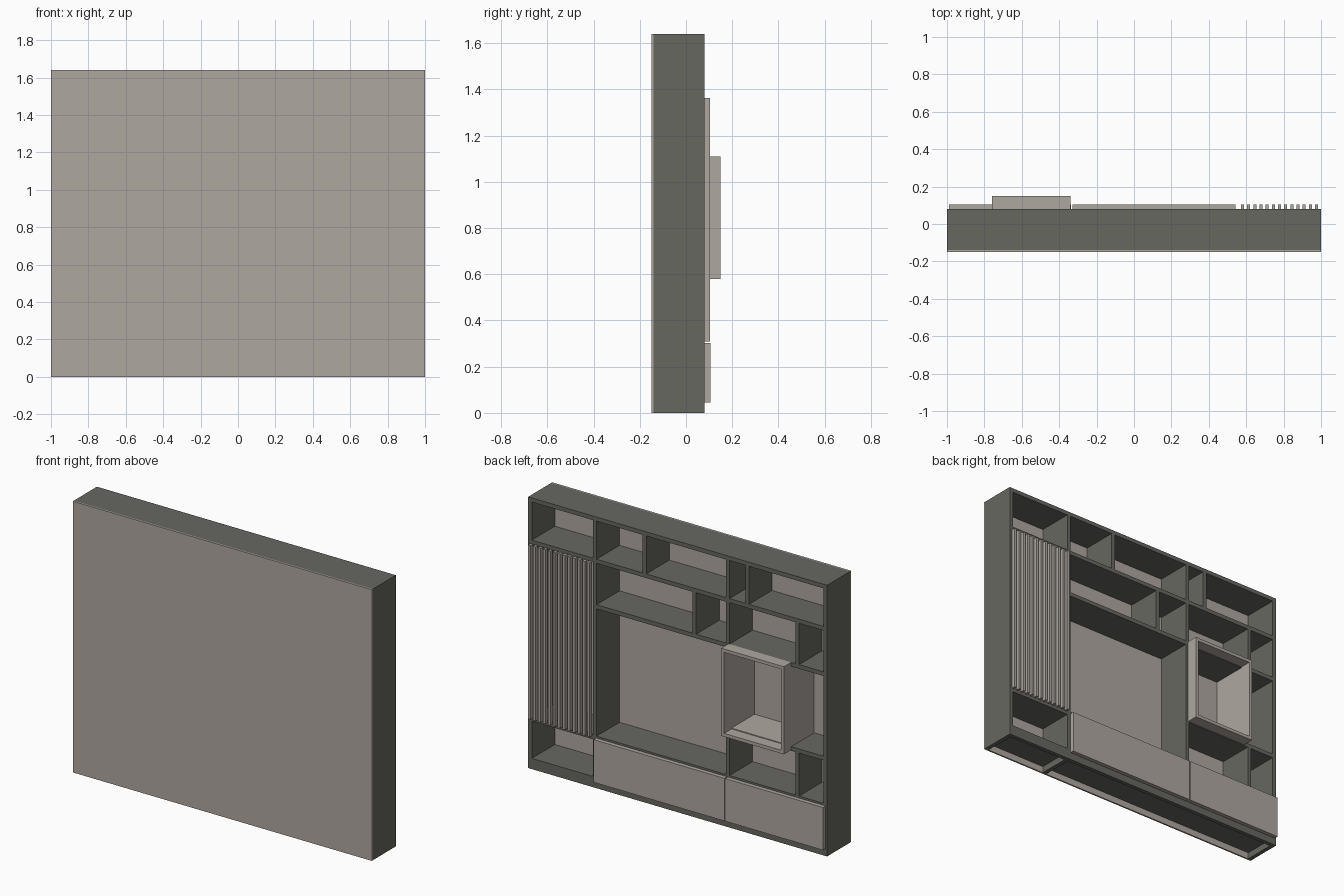
import bpy

old = bpy.data.objects.get("Cube")
if old:
    bpy.data.objects.remove(old, do_unlink=True)


def material(name, rgb):
    m = bpy.data.materials.new(name)
    m.use_nodes = True
    color = (*rgb, 1)
    m.diffuse_color = color
    m.node_tree.nodes["Principled BSDF"].inputs["Base Color"].default_value = color
    return m


dark = material("dark grey board", (0.135, 0.137, 0.12))
light = material("warm beige board", (0.43, 0.39, 0.355))


def board(name, mat, x, y, z):
    """Axis-aligned board from (min, max) ranges."""
    ranges = (x, y, z)
    bpy.ops.mesh.primitive_cube_add(size=1, location=[(a + b) / 2 for a, b in ranges])
    ob = bpy.context.object
    ob.name = name
    ob.scale = [b - a for a, b in ranges]
    bpy.ops.object.transform_apply(location=False, rotation=False, scale=True)
    ob.data.materials.append(mat)
    return ob


T = 0.025                  # board thickness
H = 1.64                   # overall height
BACK, EDGE = -0.14, 0.08   # carcass depth range
DEPTH = (BACK, EDGE)
FACE = (EDGE, 0.105)       # doors and slats sit proud of the carcass
INNER = 1 - T
DIV_L, DIV_R = 0.555, -0.335
FLOOR, LOW, MID, HIGH, UPPER = 0.04, 0.29, 0.575, 1.085, 1.36


def shelf(name, x0, x1, z):
    board(name, dark, (x0, x1), DEPTH, (z, z + T))


def upright(name, x, z0, z1):
    board(name, dark, (x - T / 2, x + T / 2), DEPTH, (z0, z1))


# Large panel closing the front
board("front_panel", light, (-1, 1), (-0.15, BACK), (0, H))

# Outer carcass
for side, s in (("left", 1), ("right", -1)):
    upright(side + "_side", s * (1 - T / 2), 0, H)
shelf("top_board", -INNER, INNER, H - T)
board("plinth_rail", dark, (-INNER, INNER), (EDGE - T, EDGE), (0, FLOOR))

# Main dividers and shelves
upright("left_divider", DIV_L, 0, H - T)
upright("right_divider", DIV_R, FLOOR + T, H - T)
shelf("floor_board", -INNER, INNER, FLOOR)
shelf("low_shelf", -INNER, INNER, LOW)
shelf("upper_shelf", -INNER, INNER, UPPER)
shelf("high_shelf", -INNER, DIV_L, HIGH)
shelf("middle_shelf", -INNER, DIV_R, MID)

# Short partitions between shelves
for i, (x, z0, z1) in enumerate([
        (0.222, UPPER + T, H - T), (-0.465, UPPER + T, H - T),
        (-0.112, HIGH + T, UPPER), (-0.8, HIGH + T, UPPER),
        (-0.8, LOW + T, MID)]):
    upright(f"partition_{i + 1}", x, z0, z1)

# Projecting display box
BX0, BX1, BZ0, BZ1, BY, W = -0.76, -0.34, 0.58, 1.11, 0.15, 0.02
for side, x in (("left", BX1 - W), ("right", BX0)):
    board("display_box_" + side, light, (x, x + W), (BACK, BY), (MID + T, HIGH))
    board("display_box_lip_" + side, light, (x, x + W), (EDGE, BY), (BZ0, BZ1))
for part, z in (("top", BZ1 - W), ("bottom", BZ0)):
    board("display_box_lip_" + part, light, (BX0 + W, BX1 - W), (EDGE, BY), (z, z + W))
board("display_box_floor", light, (BX0 + W, BX1 - W), (BACK, EDGE), (MID + T, MID + T + 0.005))

# Flat cabinet doors
board("wide_door", light, (-0.33, 0.544), FACE, (0.045, 0.303))
board("narrow_door", light, (-0.99, -0.336), FACE, (0.045, 0.303))

# Vertical slat screen
for i in range(13):
    x = 0.58 + i * 0.033
    board(f"slat_{i + 1}", light, (x - 0.008, x + 0.008), (EDGE, 0.103), (0.31, 1.363))
